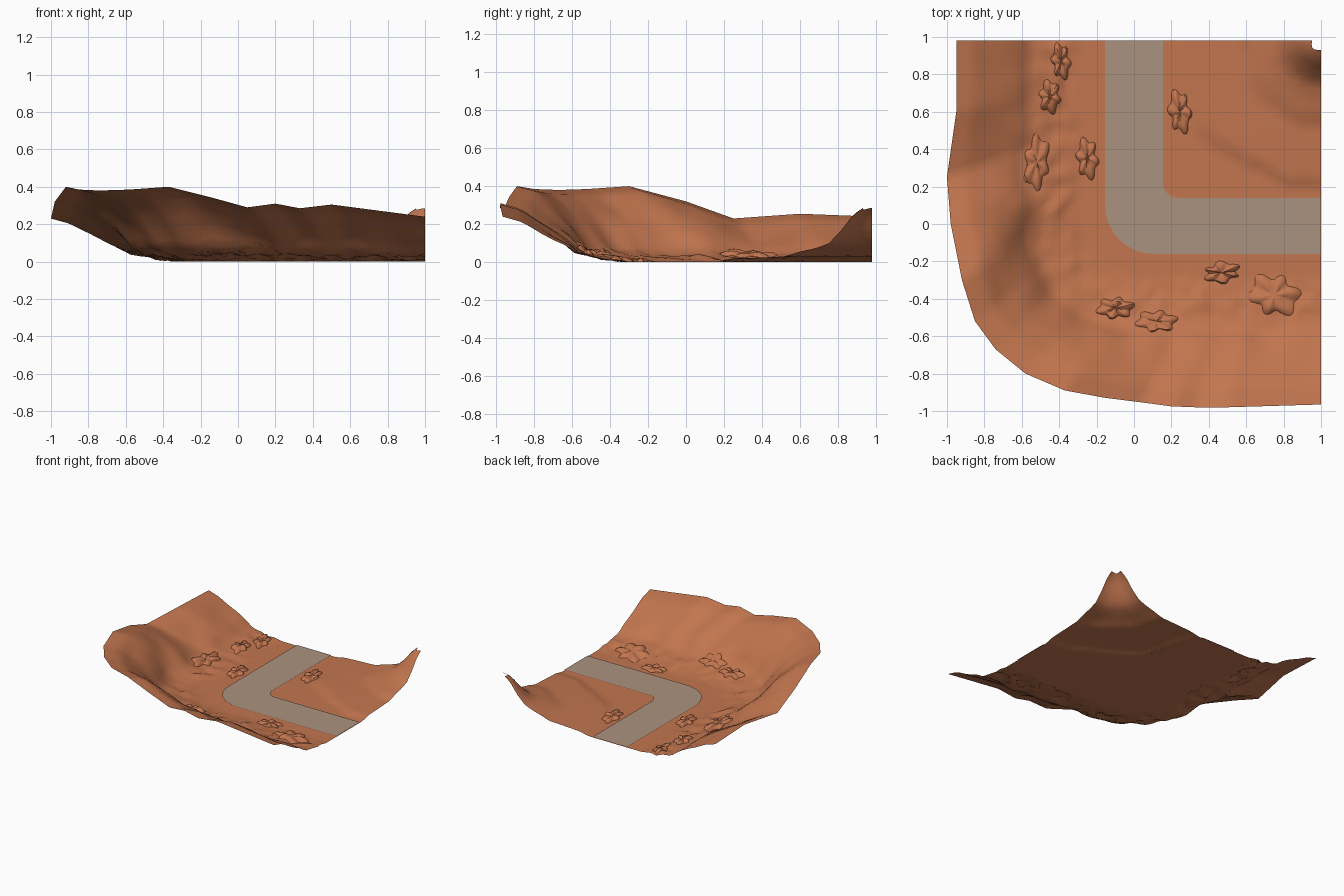
import bpy, bmesh, math, random
from mathutils import Vector, noise
from mathutils.bvhtree import BVHTree

if "Cube" in bpy.data.objects:
    bpy.data.objects.remove(bpy.data.objects["Cube"])

random.seed(4)
CORNER = Vector((1.0, 0.98))


def material(name, rgb):
    m = bpy.data.materials.new(name)
    m.diffuse_color = (*rgb, 1)
    m.use_nodes = True
    m.node_tree.nodes["Principled BSDF"].inputs["Base Color"].default_value = m.diffuse_color
    return m


CLAY = material("red clay", (0.54, 0.18, 0.078))
GREY = material("dusty road", (0.41, 0.29, 0.21))


def lerp_table(t, table):
    for (a, va), (b, vb) in zip(table, table[1:]):
        if t <= b:
            k = max(0, (t - a) / (b - a))
            return va + (vb - va) * k
    return table[-1][1]


def finish(name, bm, mat, angle=40):
    me = bpy.data.meshes.new(name)
    bm.to_mesh(me)
    ob = bpy.data.objects.new(name, me)
    bpy.context.collection.objects.link(ob)
    me.materials.append(mat)
    bpy.ops.object.select_all(action='DESELECT')
    ob.select_set(True)
    bpy.context.view_layer.objects.active = ob
    bpy.ops.object.shade_smooth_by_angle(angle=math.radians(angle))
    return ob


# Outer rim of the canyon wall, resampled to even stations
RIM = [Vector(p) for p in (
    (-.95, .98, .24), (-.95, .6, .255), (-1, .25, .23), (-.98, 0, .32), (-.92, -.3, .40),
    (-.85, -.52, .385), (-.74, -.67, .38), (-.58, -.8, .385), (-.37, -.89, .40),
    (-.15, -.93, .345), (.05, -.955, .29), (.2, -.975, .31), (.33, -.98, .285),
    (.5, -.98, .305), (1, -.965, .24))]
rim = []
for a, b in zip(RIM, RIM[1:]):
    n = max(2, round((b - a).length / 0.04))
    rim += [a.lerp(b, i / n) for i in range(n)]
rim.append(RIM[-1])

# Cross-sections: gentle wall at the ends, steep wall in the bend
GENTLE = [(0, 0), (.3, 0), (.4, .05), (.5, .12), (.58, .17), (.65, .36), (.8, .66), (.9, .88), (1, 1)]
STEEP = [(0, 0), (.3, 0), (.4, .05), (.5, .10), (.58, .18), (.66, .45), (.75, .68), (.88, .93), (1, 1)]
HILL = [(0, .285), (.05, .285), (.10, .25), (.16, .17), (.23, .10), (.30, .075), (.38, .055),
        (.45, .03), (.65, .022), (.74, .018), (.80, .0)]


def road_distance(x, y):
    px, py = .1 - x, .1 - y
    return (math.hypot(px, py) if px > 0 and py > 0 else max(px, py)) - .1


def height(x, y, r):
    d = road_distance(x, y)
    wob = noise.noise(Vector((x * 5, y * 5, 1)))
    if d < 0:
        R = (Vector((x, y)) - CORNER).length
        return lerp_table(R * (1 + .06 * wob * min(1, R * 3)), HILL)
    f = d / road_distance(r.x, r.y)
    k = min(1, max(0, (r.z - .25) / .13))
    g = min(1, f + .05 * wob * max(0, 1 - abs(f - .5) / .5))
    z = r.z * (lerp_table(g, GENTLE) * (1 - k) + lerp_table(g, STEEP) * k)
    # rubble along the foot of the wall
    rough = max(0, 1 - abs(f - .44) / .15)
    return max(0, z + .03 * rough * noise.noise(Vector((x * 13, y * 13, 5))))


# Canyon floor, wall and corner hill as one fan-shaped sheet
bm = bmesh.new()
RINGS = 64
grid = []
for r in rim:
    row = []
    for j in range(RINGS + 1):
        u = .025 + .975 * j / RINGS
        p = CORNER.lerp(r.xy, u)
        row.append(bm.verts.new((p.x, p.y, height(p.x, p.y, r))))
    grid.append(row)
for ra, rb in zip(grid, grid[1:]):
    for j in range(RINGS):
        bm.faces.new((ra[j], ra[j + 1], rb[j + 1], rb[j]))
bm.normal_update()
ground = BVHTree.FromBMesh(bm)
finish("canyon_ground", bm, CLAY)


def ground_z(x, y):
    hit = ground.ray_cast(Vector((x, y, 2)), Vector((0, 0, -1)))[0]
    return hit.z if hit else 0


# Road: two straights joined by a rounded bend
def bend(ox, oy, cx, cy, rad, n=8):
    pts = [(ox, .98)]
    for i in range(n + 1):
        a = math.pi + i / n * math.pi / 2
        pts.append((cx + rad * math.cos(a), cy + rad * math.sin(a)))
    return pts + [(1, oy)]


bm = bmesh.new()
outer = [bm.verts.new((x, y, .006)) for x, y in bend(-.155, -.16, .105, .10, .26)]
inner = [bm.verts.new((x, y, .006)) for x, y in bend(.155, .14, .235, .22, .08)]
for i in range(len(outer) - 1):
    bm.faces.new((outer[i], outer[i + 1], inner[i + 1], inner[i]))
finish("road", bm, GREY)


# Lobed rock clusters draped on the ground
def rock_cluster(name, x, y, sx, sy, tall=.022):
    bm = bmesh.new()
    phase, n = random.uniform(0, 6), 40
    rings = []
    for t, h in ((.3, .9), (.6, 1.0), (.85, .7), (1, -.1)):
        ring = []
        for i in range(n):
            a = 2 * math.pi * i / n
            lobe = 1 - t * .3 * (.5 - .5 * math.cos(6 * a + phase)) - .12 * math.sin(2 * a + phase)
            px, py = x + sx * t * lobe * math.cos(a), y + sy * t * lobe * math.sin(a)
            bump = tall * h * (.75 + .25 * math.cos(6 * a + phase))
            ring.append(bm.verts.new((px, py, max(0, ground_z(px, py) + bump))))
        rings.append(ring)
    top = bm.verts.new((x, y, ground_z(x, y) + tall * .6))
    for i in range(n):
        k = (i + 1) % n
        bm.faces.new((top, rings[0][i], rings[0][k]))
        for ra, rb in zip(rings, rings[1:]):
            bm.faces.new((ra[i], rb[i], rb[k], ra[k]))
    finish(name, bm, CLAY)


for i, spec in enumerate((
        (-.45, .68, .07, .09), (-.39, .87, .06, .10), (-.52, .33, .08, .15), (-.25, .35, .07, .11),
        (.245, .6, .07, .12), (.47, -.26, .11, .06), (.75, -.38, .14, .13), (.12, -.52, .11, .07),
        (-.10, -.45, .10, .07))):
    rock_cluster(f"rock_cluster_{i + 1}", *spec)
